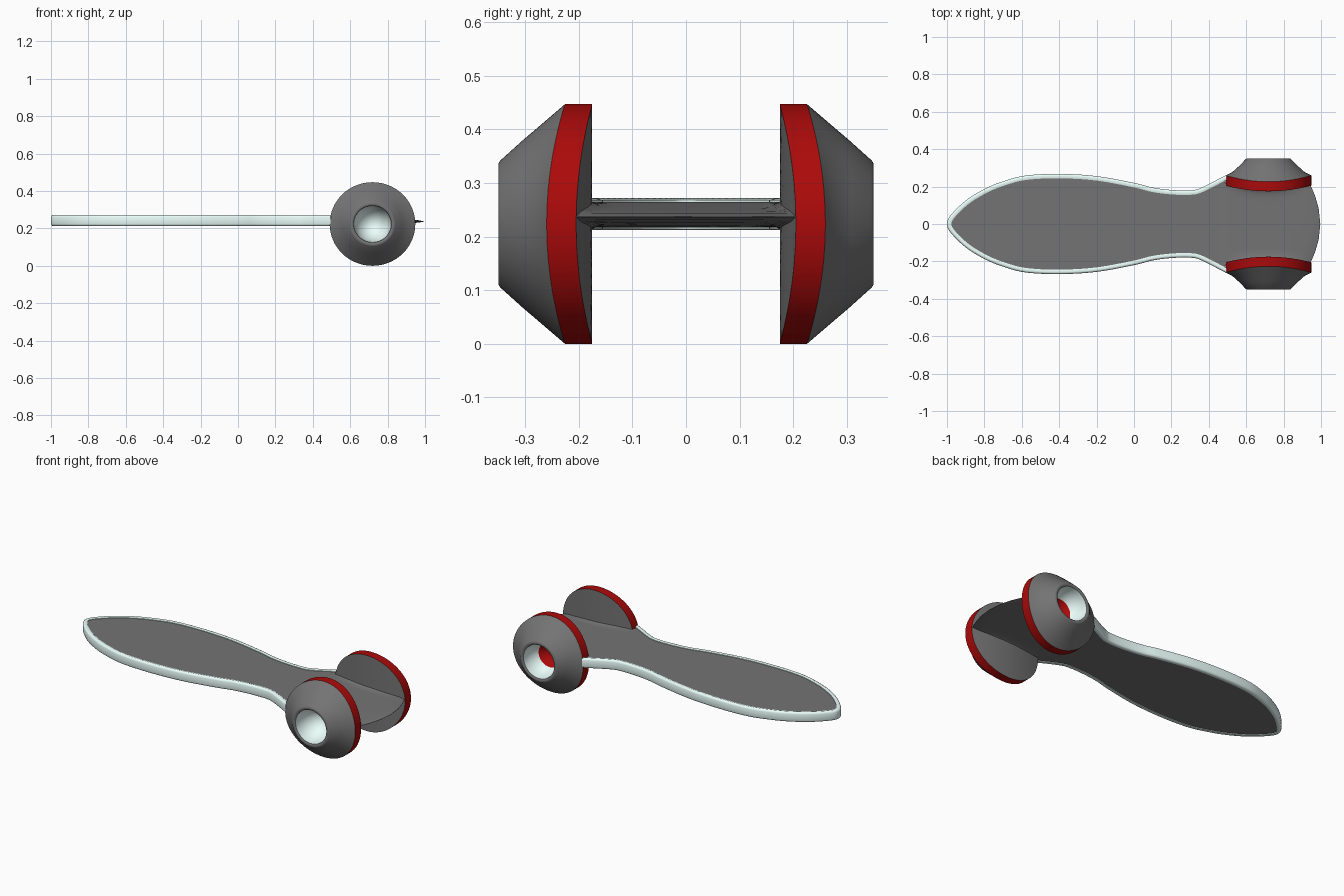
import bpy, bmesh, math
from mathutils import Vector

if "Cube" in bpy.data.objects:
    bpy.data.objects.remove(bpy.data.objects["Cube"])

CX, CZ, RX, RZ = 0.719, 0.2235, 0.229, 0.2235   # wheel centre and radii


def material(name, rgb):
    m = bpy.data.materials.new(name)
    m.diffuse_color = (*rgb, 1)
    m.use_nodes = True
    m.node_tree.nodes["Principled BSDF"].inputs["Base Color"].default_value = m.diffuse_color
    return m


RED = material("red", (0.41, 0.003, 0.003))
PALE = material("pale", (0.83, 1.0, 0.96))
GREY = material("dark_grey", (0.175, 0.175, 0.175))


def skin(name, rows, mat, closed=False, flip=False, caps=False, angle=35):
    """Join equal-length rows of points with quads."""
    bm = bmesh.new()
    vs = [[bm.verts.new(p) for p in row] for row in rows]
    n = len(rows[0])
    for a, b in zip(vs, vs[1:]):
        for j in range(n if closed else n - 1):
            k = (j + 1) % n
            f = [a[j], a[k], b[k], b[j]]
            bm.faces.new(f[::-1] if flip else f)
    if caps:
        bm.faces.new(vs[0][::-1])
        bm.faces.new(vs[-1])
    bmesh.ops.remove_doubles(bm, verts=bm.verts, dist=1e-5)
    if caps:
        bmesh.ops.recalc_face_normals(bm, faces=bm.faces)
    me = bpy.data.meshes.new(name)
    bm.to_mesh(me)
    bm.free()
    ob = bpy.data.objects.new(name, me)
    bpy.context.collection.objects.link(ob)
    me.materials.append(mat)
    bpy.ops.object.select_all(action='DESELECT')
    ob.select_set(True)
    bpy.context.view_layer.objects.active = ob
    bpy.ops.object.shade_smooth_by_angle(angle=math.radians(angle))
    return ob


def spline(pts, steps=6):
    """Catmull-Rom curve through the points."""
    p = [Vector(q) for q in pts]
    p = [2 * p[0] - p[1]] + p + [2 * p[-1] - p[-2]]
    out = []
    for a, b, c, d in zip(p, p[1:], p[2:], p[3:]):
        for i in range(steps):
            t = i / steps
            out.append(0.5 * (2 * b + (c - a) * t + (2 * a - 5 * b + 4 * c - d) * t ** 2
                              + (3 * b - a - 3 * c + d) * t ** 3))
    return out + [p[-2]]


# Handle outline (upper half, tip to wheel), then mirrored
half = [(-1, 0), (-0.98, 0.047), (-0.9, 0.125), (-0.8, 0.187), (-0.7, 0.228),
        (-0.58, 0.259), (-0.4, 0.268), (-0.2, 0.256), (0, 0.22), (0.1, 0.195),
        (0.2, 0.182), (0.3, 0.18), (0.36, 0.194), (0.495, 0.263)]
path = spline([(x, -y) for x, y in half[:0:-1]] + half)

# Pale rim: small rounded section swept along the outline
section = [(0.024, 0.214), (0.011, 0.212), (0.003, 0.216), (0, 0.224),
           (0, 0.26), (0.003, 0.268), (0.011, 0.272), (0.024, 0.268)]
rows, inner = [], []
for i, p in enumerate(path):
    t = (path[min(i + 1, len(path) - 1)] - path[max(i - 1, 0)]).normalized()
    nrm = Vector((t.y, -t.x))          # points inward
    rows.append([(*(p + nrm * d), z) for d, z in section])
    inner.append(p + nrm * 0.019)
skin("handle_rim", rows, PALE, closed=True, caps=True, angle=60)

# Grey plate: handle infill continuing between the wheels to a thin curved tip
stations = [(q.x, q.y, 0.0235, 0, 0) for q in inner[len(inner) // 2 + 1:] if q.x < 0.485]
for i in range(17):
    f = i / 16
    x = 0.5 + 0.496 * f
    y = min(0.19 + 0.03 * ((x - CX) / RX) ** 2, 0.205)
    stations.append((x, y, 0.0235 * (1 - f) ** 0.5 + 0.0005, f * f * 0.052, f * 0.004))
ts = [-1, -0.93, -0.85, -0.7, -0.4, 0, 0.4, 0.7, 0.85, 0.93, 1]
rows = []
for x, y, h, bow, drop in stations:
    flare = 0.016 * min(1, max(0, (x - 0.5) / 0.1)) * min(1, max(0, (0.97 - x) / 0.15))
    top, bot = [], []
    for t in ts:
        k = h + flare * max(0, (abs(t) - 0.8) / 0.2) ** 2
        px = x - bow * t * t
        top.append((px, t * y, 0.241 - drop + k))
        bot.append((px, t * y, 0.241 - drop - k))
    rows.append(top + bot[::-1])
skin("blade_plate", rows, GREY, closed=True, caps=True)


def revolve(name, rings, side, mat, angle=35):
    """Rings of (radius, y, bend); bend curves the wheel away at its x ends."""
    rows = []
    for r, y, bend in rings:
        row = []
        for j in range(64):
            a = 2 * math.pi * j / 64
            u = r / RZ * math.cos(a)
            row.append((CX + RX * u, side * (y + bend * u * u), CZ + r * math.sin(a)))
        rows.append(row)
    skin(name, rows, mat, closed=True, flip=side > 0, angle=angle)


# Two wheels, each with bowed inner face, red tread, conical cover and hub cup
for side, tag in ((-1, "front"), (1, "back")):
    revolve(tag + "_wheel_inner_face",
            [(RZ * i / 6, 0.175, 0.03) for i in range(7)], side, GREY)
    revolve(tag + "_wheel_tread", [(RZ, 0.175, 0.03), (RZ, 0.226, 0.034)], side, RED)
    revolve(tag + "_wheel_cover",
            [(RZ, 0.226, 0.034), (0.19, 0.265, 0.016), (0.155, 0.306, 0.005),
             (0.119, 0.346, 0), (0.113, 0.35, 0), (0.105, 0.35, 0), (0.098, 0.346, 0)],
            side, GREY, 60)
    # Bowl-shaped cup; the back one opens onto a red floor
    bowl = [(0.098 * math.cos(a), 0.346 - 0.14 * math.sin(a), 0)
            for a in (math.pi / 2 * i / 10 for i in range(11))]
    if side < 0:
        revolve("front_hub_cup", bowl, side, PALE, 60)
    else:
        revolve("back_hub_cup", bowl[:6], side, PALE, 60)
        revolve("back_hub_floor", bowl[5:], side, RED, 60)
